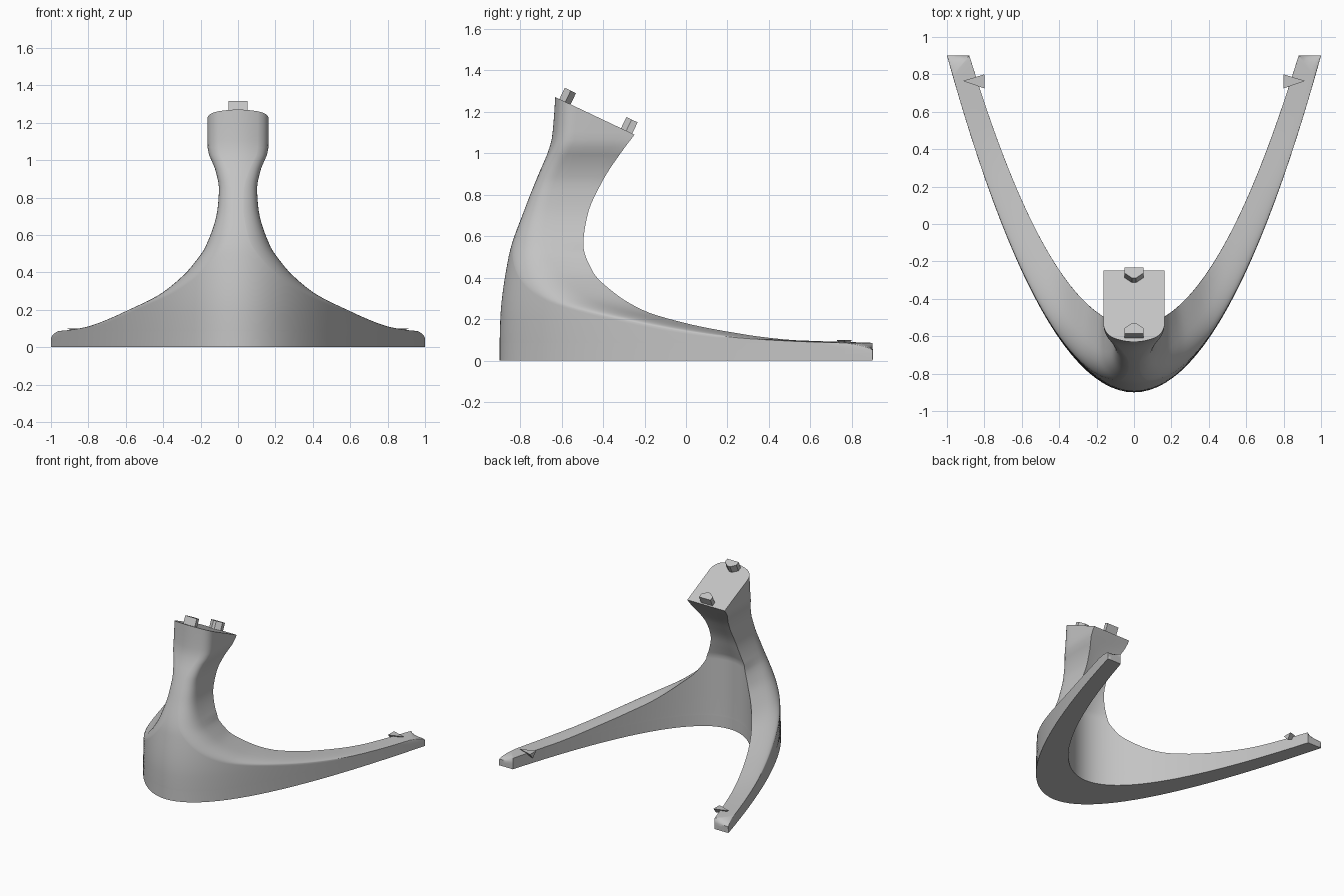
import bpy, bmesh, math
from mathutils import Vector, Matrix

if "Cube" in bpy.data.objects:
    bpy.data.objects.remove(bpy.data.objects["Cube"], do_unlink=True)

grey = bpy.data.materials.new("light_grey")
grey.use_nodes = True
grey.diffuse_color = (0.55, 0.55, 0.55, 1)
grey.node_tree.nodes["Principled BSDF"].inputs["Base Color"].default_value = (0.55, 0.55, 0.55, 1)

# Profiles over height: (z, value)
HALF_WIDTH = [(0, 1), (.05, 1), (.07, .99), (.085, .97), (.092, .91), (.11, .82), (.14, .74), (.2, .61),
              (.3, .41), (.44, .255), (.58, .155), (.75, .108), (.85, .102), (.95, .122),
              (1.06, .162), (1.35, .165)]
BACK = [(0, .9), (.085, .9), (.092, .7), (.1, .5), (.14, .2), (.18, 0), (.24, -.2), (.33, -.35),
        (.43, -.45), (.56, -.495), (.7, -.475), (.87, -.4), (1, -.315), (1.1, -.24), (1.35, -.06)]
FRONT = [(0, -.9), (.2, -.895), (.5, -.855), (.75, -.77), (.9, -.71), (1.02, -.66), (1.08, -.645), (1.35, -.625)]
ROUND = [(0, 0), (.05, .005), (.085, .04), (.15, .1), (.4, .13), (.7, .09), (1.06, .06), (1.35, .06)]
OUTER_BEND, INNER_BEND, INNER_APEX = 1.8, 1.866, -.545


def smooth(points, z):
    """Monotone cubic through the profile points."""
    slopes = [(b[1] - a[1]) / (b[0] - a[0]) for a, b in zip(points, points[1:])]
    tang = [slopes[0]]
    for a, b in zip(slopes, slopes[1:]):
        tang.append(2 * a * b / (a + b) if a * b > 0 else 0)
    tang.append(slopes[-1])
    i = 0
    while i < len(slopes) - 1 and z > points[i + 1][0]:
        i += 1
    (z0, v0), (z1, v1) = points[i], points[i + 1]
    h = z1 - z0
    t = (z - z0) / h
    return (v0 * (1 + 2 * t) * (1 - t) ** 2 + h * tang[i] * t * (1 - t) ** 2
            + v1 * t * t * (3 - 2 * t) + h * tang[i + 1] * t * t * (t - 1))


def section(z):
    """Closed horizontal outline: curved front, rounded corner, side, curved back."""
    w, back, front, r = (smooth(p, z) for p in (HALF_WIDTH, BACK, FRONT, ROUND))
    inner = min(w, math.sqrt(max(0, (back - INNER_APEX) / INNER_BEND)))
    bend = INNER_BEND * max(0, min(1, (1.06 - z) * 2))

    def outer(x):
        return Vector((x, front + OUTER_BEND * x * x, z))
    corner, heel = outer(w), Vector((inner, back, z))
    start_x = w - min(.8 * w, r / math.hypot(1, 2 * OUTER_BEND * w))
    side = heel - corner
    end = corner + side * min(.85, r / side.length)
    start = outer(start_x)
    half = [outer(start_x * i / 24) for i in range(24)]
    for i in range(9):
        t = i / 8
        half.append(start * (1 - t) ** 2 + corner * 2 * t * (1 - t) + end * t * t)
    half += [end.lerp(heel, i / 4) for i in range(1, 4)]
    for i in range(21):
        x = inner * (1 - i / 20)
        half.append(Vector((x, back - bend * (inner ** 2 - x * x), z)))
    return half + [Vector((-p.x, p.y, p.z)) for p in reversed(half[1:-1])]


def finish(bm, name):
    bmesh.ops.recalc_face_normals(bm, faces=bm.faces)
    mesh = bpy.data.meshes.new(name)
    bm.to_mesh(mesh)
    bm.free()
    mesh.materials.append(grey)
    obj = bpy.data.objects.new(name, mesh)
    bpy.context.collection.objects.link(obj)
    return obj


# Stand body: stacked outlines, trimmed by the sloping top
bm = bmesh.new()
STEPS = 64
heights = [0, .03, .05, .06, .07, .078] + [.085 + 1.265 * (i / STEPS) ** 2.2 for i in range(STEPS + 1)]
rings = [[bm.verts.new(p) for p in section(z)] for z in heights]
for low, high in zip(rings, rings[1:]):
    for i in range(len(low)):
        j = (i + 1) % len(low)
        bm.faces.new((low[i], low[j], high[j], high[i]))
bm.faces.new(rings[0])
bm.faces.new(rings[-1])
tilt = math.atan2(.18, .38)
normal = Vector((0, math.sin(tilt), math.cos(tilt)))
cut = bmesh.ops.bisect_plane(bm, geom=bm.verts[:] + bm.edges[:] + bm.faces[:], dist=1e-5,
                             plane_co=(0, -.63, 1.27), plane_no=normal, clear_outer=True)
rim = [e for e in cut["geom_cut"] if isinstance(e, bmesh.types.BMEdge)]
bmesh.ops.holes_fill(bm, edges=rim, sides=0)
body = finish(bm, "stand_body")

# Small wedge notches on the inner top edge near each foot end
for s in (1, -1):
    bm = bmesh.new()
    ring = [bm.verts.new((s * x, y, z)) for x, y, z in
            ((.915, .765, .1), (.80, .725, .1), (.80, .80, .1), (.80, .765, .055))]
    bmesh.ops.convex_hull(bm, input=ring)
    cutter = finish(bm, "notch_cutter")
    cutter.hide_render = True
    mod = body.modifiers.new("notch", "BOOLEAN")
    mod.operation, mod.solver, mod.object = "DIFFERENCE", "EXACT", cutter
    bpy.context.view_layer.objects.active = body
    bpy.ops.object.modifier_apply(modifier=mod.name)
    bpy.data.objects.remove(cutter, do_unlink=True)

bpy.ops.object.select_all(action="DESELECT")
body.select_set(True)
bpy.context.view_layer.objects.active = body
bpy.ops.object.shade_smooth_by_angle(angle=math.radians(32))

# Five-sided locating pegs on the sloping top, pointing at each other
PEG = [(-.05, -.03), (.05, -.03), (.05, .002), (.012, .03), (-.012, .03), (-.05, .002)]
for name, y, z, way in (("front_peg", -.583, 1.248, 1), ("back_peg", -.286, 1.107, -1)):
    bm = bmesh.new()
    base = bm.faces.new([bm.verts.new((x, v * way, -.01)) for x, v in PEG])
    top = bmesh.ops.extrude_face_region(bm, geom=[base])["geom"]
    bmesh.ops.translate(bm, vec=(0, 0, .07), verts=[v for v in top if isinstance(v, bmesh.types.BMVert)])
    bm.transform(Matrix.Translation((0, y, z)) @ Matrix.Rotation(-tilt, 4, "X"))
    finish(bm, name)
